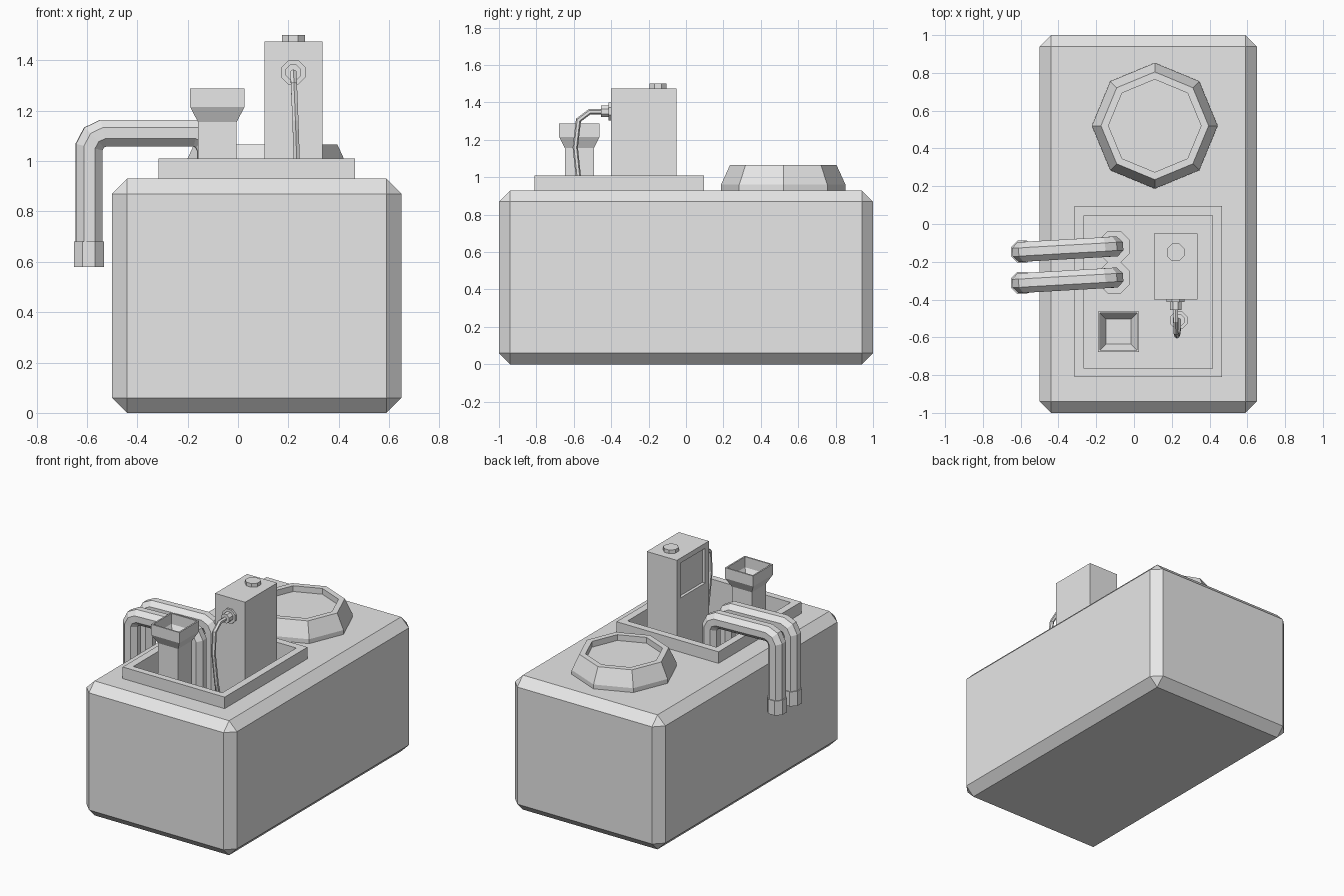
import bpy, bmesh, math
from mathutils import Vector, Matrix

if "Cube" in bpy.data.objects:
    bpy.data.objects.remove(bpy.data.objects["Cube"])

grey = bpy.data.materials.new("plain grey")
grey.use_nodes = True
grey.diffuse_color = (0.8, 0.8, 0.8, 1)
grey.node_tree.nodes["Principled BSDF"].inputs["Base Color"].default_value = (0.8, 0.8, 0.8, 1)

FLOOR = 0.55


def finish(bm, name):
    bmesh.ops.recalc_face_normals(bm, faces=bm.faces)
    mesh = bpy.data.meshes.new(name)
    bm.to_mesh(mesh)
    bm.free()
    mesh.materials.append(grey)
    ob = bpy.data.objects.new(name, mesh)
    bpy.context.collection.objects.link(ob)
    return ob


def add_box(bm, lo, hi):
    lo, hi = Vector(lo), Vector(hi)
    m = Matrix.Translation((lo + hi) / 2) @ Matrix.Diagonal((*(hi - lo), 1))
    return bmesh.ops.create_cube(bm, size=1, matrix=m)


def box(name, lo, hi):
    bm = bmesh.new()
    add_box(bm, lo, hi)
    return finish(bm, name)


def skin(bm, rings):
    """Join matching rings of points and cap both ends."""
    rows = [[bm.verts.new(p) for p in ring] for ring in rings]
    n = len(rows[0])
    for a, b in zip(rows, rows[1:]):
        for i in range(n):
            j = (i + 1) % n
            bm.faces.new((a[i], a[j], b[j], b[i]))
    bm.faces.new(rows[0])
    bm.faces.new(rows[-1])


def ring(centre, r, normal, n, turn):
    rot = Vector(normal).to_track_quat('Z', 'Y')
    return [Vector(centre) + rot @ Vector((r * math.cos(a), r * math.sin(a), 0))
            for a in (math.tau * (i + turn) / n for i in range(n))]


def lathe(name, base, axis, profile, n=8, turn=0.5):
    """Stack of polygons: profile holds (radius, distance along axis)."""
    bm = bmesh.new()
    axis = Vector(axis)
    skin(bm, [ring(Vector(base) + axis * d, r, axis, n, turn) for r, d in profile])
    return finish(bm, name)


def tube(name, path, r, side, n=8):
    """Mitred tube swept along a nearly flat path; side is the path's plane normal."""
    pts = [Vector(p) for p in path]
    side = Vector(side).normalized()
    rings = []
    for i, p in enumerate(pts):
        t_in = (p - pts[max(i - 1, 0)]).normalized()
        t_out = (pts[min(i + 1, len(pts) - 1)] - p).normalized()
        t = (t_in + t_out).normalized()
        stretch = 1 / t.dot(t_out if t_out.length else t_in)
        up = side.cross(t).normalized()
        rings.append([p + side * r * math.cos(a) + up * r * stretch * math.sin(a)
                      for a in (math.tau * (k + 0.5) / n for k in range(n))])
    bm = bmesh.new()
    skin(bm, rings)
    return finish(bm, name)


def cut(ob, lo, hi):
    cutter = box(ob.name + "_cutter", lo, hi)
    cutter.hide_render = True
    cutter.hide_set(True)
    mod = ob.modifiers.new("recess", 'BOOLEAN')
    mod.object = cutter
    mod.solver = 'EXACT'


# Main tank with chamfered edges and a deep well
bm = bmesh.new()
add_box(bm, (-0.5, -1, 0), (0.65, 1, 0.93))
bmesh.ops.bevel(bm, geom=bm.edges[:], offset=0.06, segments=1, affect='EDGES')
tank = finish(bm, "tank")
cut(tank, (-0.265, -0.765, FLOOR), (0.415, 0.045, 1.2))

# Raised rim around the well
rim = box("well_rim", (-0.315, -0.81, 0.92), (0.465, 0.095, 1.01))
cut(rim, (-0.265, -0.765, 0.8), (0.415, 0.045, 1.2))

# Round hatch with a sunken top
lathe("hatch", (0.11, 0.52, 0.92), (0, 0, 1),
      [(0.333, 0), (0.333, 0.04), (0.285, 0.145), (0.245, 0.145), (0.245, 0.105)], turn=0)

# Pump tower with a recessed side panel and a top cap
tower = box("pump_tower", (0.105, -0.4, FLOOR), (0.335, -0.05, 1.475))
cut(tower, (0.05, -0.36, 1.2), (0.125, -0.09, 1.44))
lathe("tower_cap", (0.22, -0.15, 1.475), (0, 0, 1), [(0.05, 0), (0.05, 0.025)])

# Nozzle on the front of the tower, with its hose and floor fitting
lathe("nozzle", (0.22, -0.4, 1.352), (0, -1, 0),
      [(0.052, 0), (0.052, 0.014), (0.033, 0.014), (0.033, 0.055)])
tube("hose", [(0.22, -0.44, 1.35), (0.22, -0.515, 1.35), (0.222, -0.575, 1.305),
              (0.228, -0.592, 1.16), (0.235, -0.57, 0.95), (0.237, -0.51, 0.72),
              (0.237, -0.51, FLOOR)], 0.014, (1, 0, 0), 6)
lathe("hose_fitting", (0.237, -0.51, FLOOR), (0, 0, 1),
      [(0.05, 0), (0.05, 0.014), (0.033, 0.014), (0.033, 0.055)])

# Square funnel
bm = bmesh.new()
skin(bm, [[(-0.082 + sx * h, -0.57 + sy * h, z)
           for sx, sy in ((-1, -1), (1, -1), (1, 1), (-1, 1))]
          for h, z in ((0.077, FLOOR), (0.077, 1.155), (0.108, 1.215), (0.108, 1.288),
                       (0.098, 1.288), (0.098, 1.215), (0.066, 1.165))])
finish(bm, "funnel")

# Pair of bent pipes reaching over the side, with collars and floor flanges
for label, y in (("rear", -0.12), ("front", -0.285)):
    out, slant = y - 0.027, Vector((0.027, 0.49, 0))
    tube(label + "_pipe", [(-0.592, out, 0.6), (-0.592, out, 1.055), (-0.572, out, 1.093),
                           (-0.535, out + 0.003, 1.111), (-0.165, y - 0.003, 1.111),
                           (-0.13, y, 1.093), (-0.11, y, 1.055), (-0.11, y, FLOOR)],
         0.057, (0.05, -1, 0))
    lathe(label + "_pipe_collar", (-0.592, out, 0.58), (0, 0, 1), [(0.064, 0), (0.064, 0.1)])
    lathe(label + "_pipe_flange", (-0.105, y, FLOOR), (0, 0, 1), [(0.09, 0), (0.09, 0.1)])
